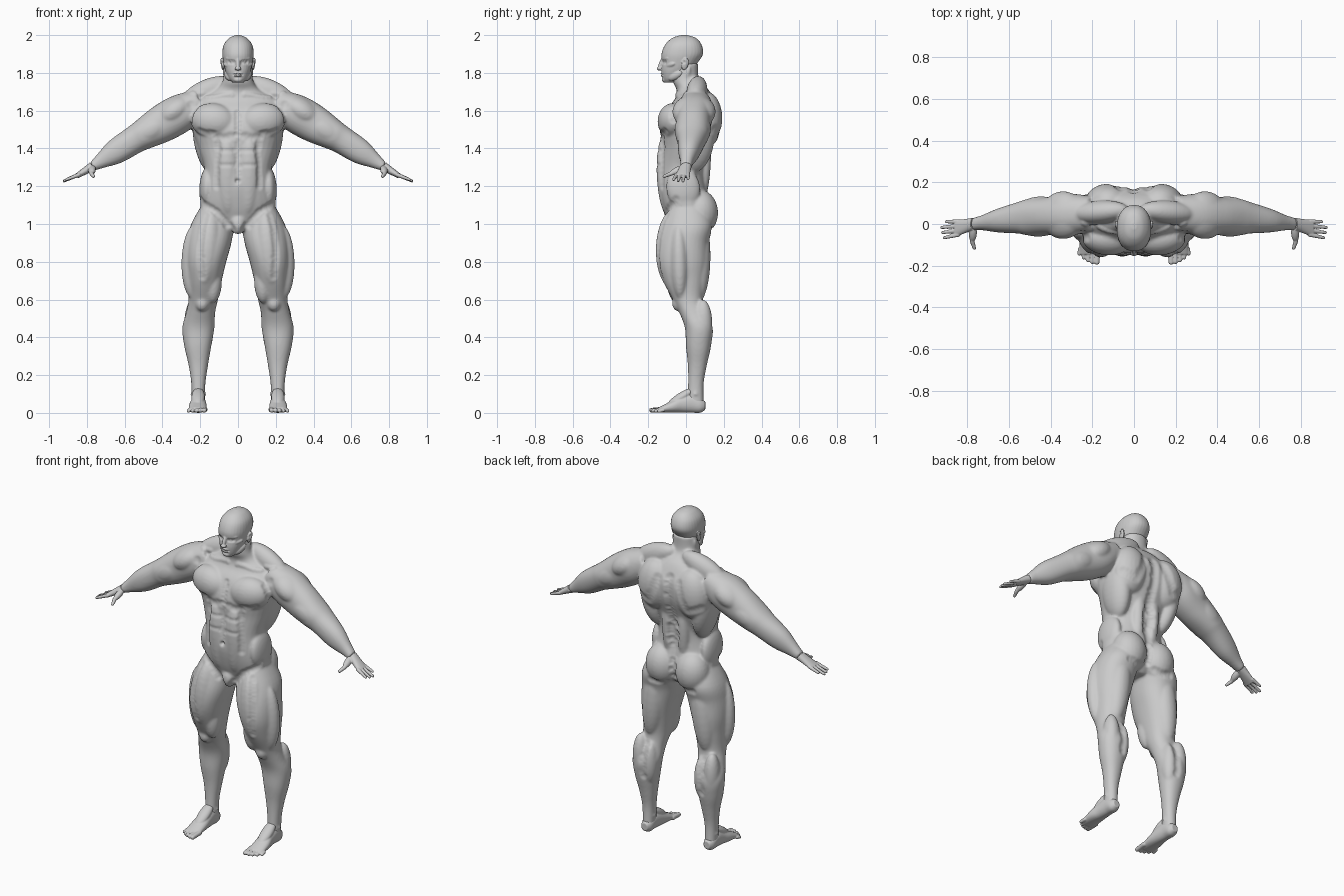
import bpy
import bmesh
import math
from mathutils import Vector, Matrix, kdtree

default_cube = bpy.data.objects.get("Cube")
if default_cube:
    bpy.data.objects.remove(default_cube)

RIGHTWARD, BACK, UP = Vector((1, 0, 0)), Vector((0, 1, 0)), Vector((0, 0, 1))
FRONT = -BACK

# Joints of the left side, shared by limbs and muscles
shoulder, elbow, wrist = Vector((.3, .045, 1.59)), Vector((.55, .03, 1.445)), Vector((.77, 0, 1.305))
hip, knee, ankle = Vector((.14, 0, 1.08)), Vector((.19, 0, .58)), Vector((.21, .05, .1))
reach = (wrist - shoulder).normalized()
over_arm = reach.cross(FRONT).normalized()

skin = bpy.data.materials.new("plain grey")
skin.use_nodes = True
skin.diffuse_color = (.6, .6, .6, 1)
skin.node_tree.nodes["Principled BSDF"].inputs["Base Color"].default_value = skin.diffuse_color


def spline(sections, steps=5):
    """Smooth rows of numbers with a Catmull-Rom curve."""
    rows = [sections[0], *sections, sections[-1]]
    for first in range(len(sections) - 1):
        p, q, r, s = rows[first:first + 4]
        for step in range(steps):
            t = step / steps
            yield [b + t / 2 * (c - a + t * (2 * a - 5 * b + 4 * c - d + t * (3 * (b - c) + d - a)))
                   for a, b, c, d in zip(p, q, r, s)]
    yield sections[-1]


def loft(bm, u, v, sections, power=2.2, count=32):
    """Closed tube through rows of x, y, z and two radii along u and v."""
    rings = []
    for x, y, z, radius_u, radius_v in spline(sections):
        ring = []
        for index in range(count):
            angle = math.tau * index / count
            c, s = (math.copysign(abs(w) ** (2 / power), w) for w in (math.cos(angle), math.sin(angle)))
            ring.append(bm.verts.new(Vector((x, y, z)) + u * c * radius_u + v * s * radius_v))
        rings.append(ring)
    for low, high in zip(rings, rings[1:]):
        for index in range(count):
            bm.faces.new((low[index - 1], low[index], high[index], high[index - 1]))
    bm.faces.new(rings[0])
    bm.faces.new(rings[-1])


def ball(bm, centre, radii):
    matrix = Matrix.Translation(centre) @ Matrix.Diagonal((*radii, 1))
    bmesh.ops.create_uvsphere(bm, u_segments=24, v_segments=16, radius=1, matrix=matrix)


def muscle(bm, start, end, width, depth, facing=FRONT):
    """Ellipsoid from start to end, flattened along the facing direction."""
    start, end = Vector(start), Vector(end)
    along = (end - start) / 2
    side = facing.cross(along).normalized()
    out = along.cross(side).normalized()
    matrix = Matrix((side * width, out * depth, along)).transposed().to_4x4()
    matrix.translation = (start + end) / 2
    bmesh.ops.create_uvsphere(bm, u_segments=24, v_segments=16, radius=1, matrix=matrix)


def digit(bm, start, end, radius, tip_radius):
    """Finger or toe with rounded ends."""
    start, end = Vector(start), Vector(end)
    along = (end - start).normalized()
    u = along.cross(UP).normalized()
    loft(bm, u, along.cross(u), [(*start, radius, radius), (*end, tip_radius, tip_radius)])
    ball(bm, start, [radius] * 3)
    ball(bm, end, [tip_radius] * 3)


def skin_over(name, bm, voxel, smoothing):
    """Mirror the parts, fuse them to one surface and relax it."""
    bmesh.ops.recalc_face_normals(bm, faces=bm.faces[:])
    rough = bpy.data.meshes.new(name + " parts")
    bm.to_mesh(rough)
    bm.free()
    obj = bpy.data.objects.new(name, rough)
    bpy.context.scene.collection.objects.link(obj)
    obj.modifiers.new("mirror", 'MIRROR').use_mirror_merge = False
    fuse = obj.modifiers.new("fuse", 'REMESH')
    fuse.mode = 'VOXEL'
    fuse.voxel_size = voxel
    relax = obj.modifiers.new("relax", 'SMOOTH')
    relax.factor = .5
    relax.iterations = smoothing
    graph = bpy.context.evaluated_depsgraph_get()
    fused = bpy.data.meshes.new_from_object(obj.evaluated_get(graph))
    obj.modifiers.clear()
    obj.data = fused
    bpy.data.meshes.remove(rough)
    fused.materials.clear()
    fused.materials.append(skin)
    fused.shade_smooth()
    return obj


def carve(obj, path, radius=.028, depth=.007):
    """Press a soft groove along a path on both sides; negative depth raises."""
    verts = obj.data.vertices
    tree = kdtree.KDTree(len(verts))
    for vert in verts:
        tree.insert(vert.co, vert.index)
    tree.balance()
    push = {}
    points = [Vector(point) for point in path]
    for start, end in zip(points, points[1:] or points):
        count = int((end - start).length / radius * 3) + 1
        for step in range(count + 1):
            spot = start.lerp(end, step / count)
            for side in (1, -1):
                on_skin = tree.find((spot.x * side, spot.y, spot.z))[0]
                for _, index, distance in tree.find_range(on_skin, radius):
                    weight = (1 - (distance / radius) ** 2) ** 2
                    push[index] = max(push.get(index, 0), weight)
    moves = {index: verts[index].normal * depth * weight for index, weight in push.items()}
    for index, move in moves.items():
        verts[index].co -= move


# Torso and neck: rows of y, z, half width, half depth
bm = bmesh.new()
torso = [(0, .96, .05, .07), (.01, 1.03, .16, .115), (0, 1.1, .2, .13), (-.02, 1.2, .18, .13),
         (-.02, 1.3, .178, .125), (0, 1.4, .21, .135), (.015, 1.5, .24, .155), (.035, 1.6, .25, .14),
         (.045, 1.66, .22, .105), (.035, 1.71, .12, .085), (0, 1.76, .08, .07), (0, 1.85, .07, .065)]
loft(bm, RIGHTWARD, BACK, [(0, *row) for row in torso])
muscle(bm, (.01, -.085, 1.53), (.25, -.055, 1.56), .095, .08)                 # chest
muscle(bm, (.03, .07, 1.76), shoulder + UP * .05, .055, .065, UP)             # trapezius
muscle(bm, (.12, .11, 1.7), (.13, .1, 1.4), .11, .088, BACK)                  # shoulder blade
muscle(bm, (.2, .07, 1.62), (.14, .03, 1.27), .065, .1, BACK)                 # side of back
muscle(bm, (.045, .08, 1.1), (.05, .11, 1.48), .04, .035, BACK)               # lower back
muscle(bm, (.075, .02, 1.83), (.02, -.04, 1.68), .022, .02)                   # neck cord
muscle(bm, (.06, -.12, 1.46), (.05, -.1, 1.05), .06, .045)                    # abdomen
muscle(bm, (.16, -.03, 1.3), (.17, 0, 1.08), .09, .04, RIGHTWARD)             # flank
ball(bm, (.1, .075, 1.06), (.1, .095, .12))                                   # buttock
ball(bm, (0, -.085, 1), (.042, .038, .055))                                   # groin

# Arms: a tube along the joints with muscles laid over it
arm = [(shoulder.lerp(elbow, -.4), .08, .07), (shoulder, .1, .1), (shoulder.lerp(elbow, .4), .092, .1),
       (elbow.lerp(shoulder, .2), .088, .082), (elbow, .076, .074), (elbow.lerp(wrist, .45), .057, .066),
       (elbow.lerp(wrist, .8), .036, .04), (wrist, .03, .025)]
loft(bm, BACK, over_arm, [(*spot, *radii) for spot, *radii in arm])
muscle(bm, (.24, .045, 1.66), (.44, .04, 1.53), .115, .075, over_arm)         # deltoid
for facing in (FRONT, BACK):                                                  # biceps and triceps
    muscle(bm, shoulder.lerp(elbow, .25) + facing * .047, elbow + facing * .042, .062, .052, facing)
muscle(bm, elbow + FRONT * .03 + UP * .03, elbow.lerp(wrist, .7), .045, .04)  # forearm

# Legs: rows of x, y, z, half width, half depth
loft(bm, RIGHTWARD, BACK, [
    (.11, .01, 1.12, .07, .09), (.135, .01, 1, .113, .13), (.152, -.014, .9, .117, .134),
    (.168, -.018, .8, .106, .134), (.176, -.01, .7, .09, .112), (.184, .01, .6, .078, .08),
    (.198, .036, .53, .077, .071), (.21, .068, .45, .085, .074), (.213, .066, .35, .071, .066),
    (.21, .06, .25, .051, .05), (.21, .052, .15, .037, .041), (.21, .05, .035, .034, .044)])
muscle(bm, hip + FRONT * .06, knee.lerp(hip, .15) + FRONT * .07, .08, .095)   # front of thigh
muscle(bm, (.125, -.06, .8), (.135, -.045, .58), .045, .05)                   # inner knee
muscle(bm, (.225, -.04, 1), (.235, -.03, .6), .05, .07, RIGHTWARD)            # outer thigh
muscle(bm, hip + BACK * .06, knee + BACK * .06, .07, .07, BACK)               # back of thigh
for x, drop in ((.175, .03), (.24, 0)):                                       # calf halves
    muscle(bm, (x, .09, .6 - drop), (x, .09, .34 - drop), .045, .05, BACK)
ball(bm, knee + FRONT * .04, (.036, .034, .042))                              # kneecap
ball(bm, ankle, (.043, .02, .018))                                            # ankle bones
body = skin_over("body", bm, .007, 9)

carve(body, [(0, .2, 1.66), (0, .16, 1.4), (0, .12, 1.15)], .035, .012)       # spine
carve(body, [(0, .16, 1.13), (0, .12, 1)], .025, .016)                        # buttock cleft
carve(body, [(.04, .13, .97), (.14, .13, .97)])                               # buttock fold
carve(body, [(0, -.16, 1.62), (0, -.16, 1.47)], .022, .009)                   # breastbone
carve(body, [(.02, -.17, 1.465), (.12, -.17, 1.45), (.21, -.12, 1.48)])       # under chest
carve(body, [(0, -.16, 1.44), (0, -.17, 1.22)], .018, .005)                   # middle of abdomen
for z in (1.31, 1.39):                                                        # abdomen rows
    carve(body, [(.01, -.16, z), (.09, -.15, z)], .018, .004)
carve(body, [(.115, -.14, 1.42), (.115, -.13, 1.2)])                          # abdomen edge
carve(body, [(0, -.17, 1.23)], .016, .016)                                    # navel
carve(body, [(.19, -.05, 1.13), (.1, -.11, 1.05), (.03, -.11, .97)])          # groin line
carve(body, [(.03, -.05, 1.685), (.13, -.06, 1.69), (.24, 0, 1.7)], .02, -.006)  # collarbone
carve(body, [(.24, -.07, 1.64), (.26, -.07, 1.55)])                           # chest and shoulder gap
carve(body, [(.07, .18, 1.62), (.13, .19, 1.47), (.22, .16, 1.5)], .035)      # shoulder blade edge
carve(body, [hip + RIGHTWARD * .06 + FRONT * .15, knee + UP * .14 + FRONT * .14])  # thigh parting
carve(body, [knee + BACK * .15, ankle.lerp(knee, .55) + BACK * .1])           # calf parting

# Head: rows of y, z, half width, half depth
bm = bmesh.new()
skull = [(-.088, 1.748, .026, .026), (-.073, 1.77, .048, .05), (-.052, 1.81, .066, .077),
         (-.034, 1.85, .076, .093), (-.02, 1.9, .083, .11), (-.014, 1.95, .075, .096),
         (-.01, 1.985, .046, .062), (-.01, 2, .012, .016)]
loft(bm, RIGHTWARD, BACK, [(0, *row) for row in skull])
muscle(bm, (0, -.118, 1.885), (0, -.146, 1.81), .011, .012)                   # nose
ball(bm, (0, -.14, 1.823), (.017, .015, .01))                                 # nostrils
muscle(bm, (.003, -.123, 1.875), (.065, -.093, 1.878), .011, .012)            # brow
muscle(bm, (.03, -.108, 1.83), (.076, -.06, 1.85), .014, .016)                # cheekbone
muscle(bm, (.04, -.09, 1.765), (.068, -.02, 1.805), .02, .016, RIGHTWARD)     # jaw
ball(bm, (0, -.112, 1.764), (.024, .017, .015))                               # chin
for z in (1.786, 1.797):                                                      # lips
    ball(bm, (0, -.124, z), (.022, .012, .006))
muscle(bm, (.079, -.014, 1.815), (.088, .004, 1.88), .019, .008, RIGHTWARD)   # ear
head = skin_over("head", bm, .0035, 4)
eye = [(.024, -.12, 1.858), (.043, -.11, 1.858)]
carve(head, eye, .017, .009)                                                  # eye socket
carve(head, eye, .01, -.005)                                                  # eyelid
carve(head, eye, .006, .002)                                                  # eye slit
carve(head, [(0, -.14, 1.791), (.023, -.12, 1.791)], .007, .004)              # mouth
carve(head, [(.095, -.012, 1.855)], .014, .006)                               # ear bowl

# Hands
bm = bmesh.new()
palm = [(0, .03, .025), (.04, .033, .02), (.1, .04, .013)]
loft(bm, BACK, over_arm, [(*(wrist + reach * far + FRONT * far * .13), *radii) for far, *radii in palm])
for finger, length in enumerate((.07, .08, .085, .06)):
    spread = Vector((0, -.044 + .021 * finger, 0))
    knuckle = wrist + reach * .085 + spread
    digit(bm, knuckle, knuckle + reach * length + spread * .2 - over_arm * .012, .0105, .0075)
thumb = [Vector((.777, -.045, 1.28)), Vector((.775, -.085, 1.265)), Vector((.765, -.116, 1.252))]
muscle(bm, wrist, thumb[1], .02, .018, over_arm)
digit(bm, thumb[0], thumb[1], .014, .011)
digit(bm, thumb[1], thumb[2], .011, .008)
skin_over("hands", bm, .003, 3)

# Feet: rows of x, y, z, half width, half height
bm = bmesh.new()
loft(bm, RIGHTWARD, UP, [(.21, .102, .038, .02, .022), (.21, .075, .04, .034, .039),
                         (.21, .03, .052, .037, .051), (.21, -.02, .046, .041, .045),
                         (.213, -.07, .034, .047, .033), (.214, -.145, .015, .046, .014)])
muscle(bm, ankle + UP * .03, (.212, -.1, .035), .035, .025, UP)               # instep
for toe in range(5):
    x, size = .175 + .021 * toe, .014 - .001 * toe
    digit(bm, (x, -.12, size + .005), (x + .003, -.183 + .0025 * toe ** 2, size), size, size * .9)
skin_over("feet", bm, .0035, 3)
